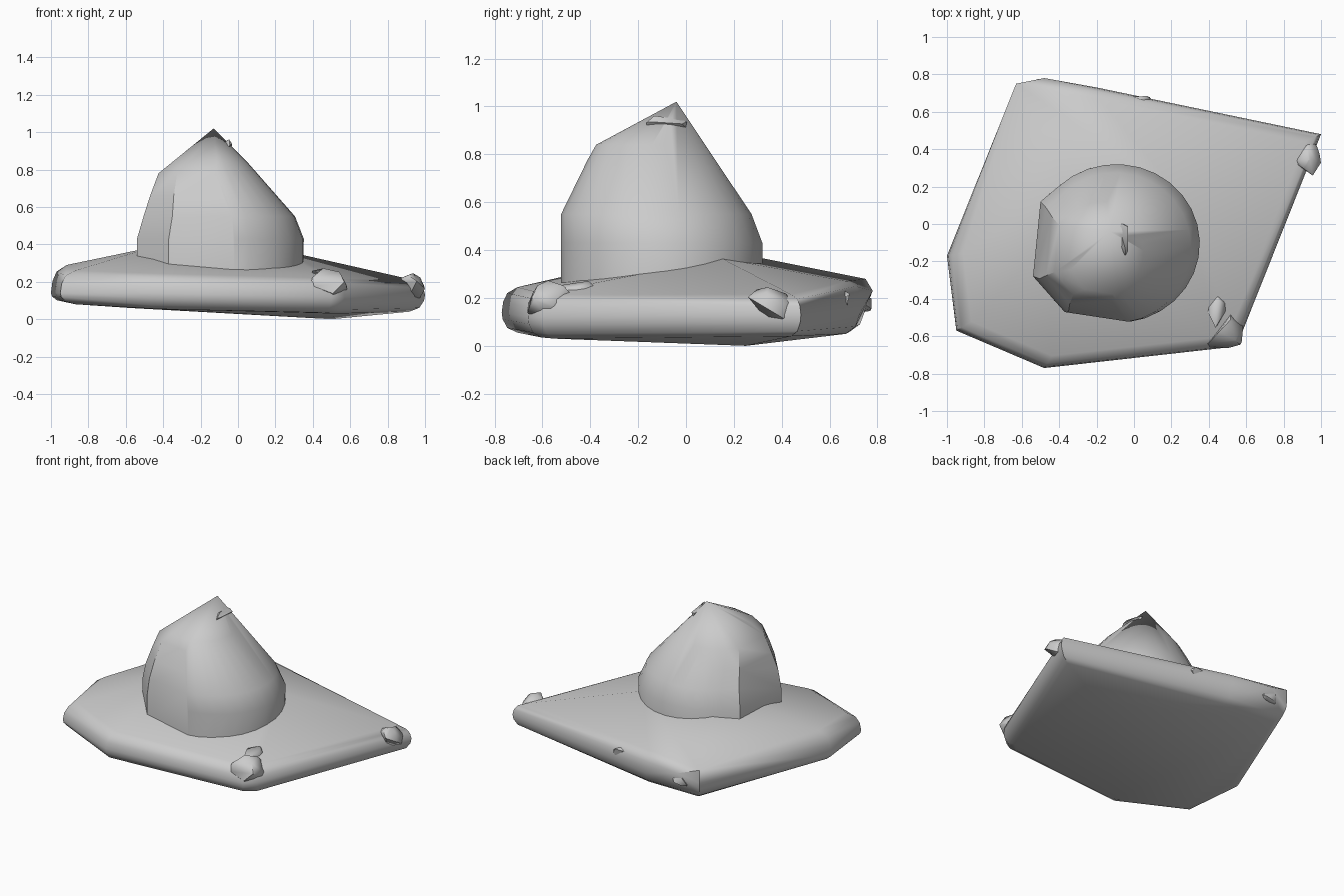
import bpy, bmesh, math, random
from mathutils import Vector

if "Cube" in bpy.data.objects:
    bpy.data.objects.remove(bpy.data.objects["Cube"])

random.seed(4)


def hull(name, points, angle=40):
    """Smooth-shaded convex hull around a cloud of points."""
    bm = bmesh.new()
    for p in points:
        bm.verts.new(p)
    res = bmesh.ops.convex_hull(bm, input=bm.verts)
    junk = {g for g in res["geom_interior"] + res["geom_unused"]
            if isinstance(g, bmesh.types.BMVert)}
    bmesh.ops.delete(bm, geom=list(junk), context='VERTS')
    bmesh.ops.recalc_face_normals(bm, faces=bm.faces)
    me = bpy.data.meshes.new(name)
    bm.to_mesh(me)
    bm.free()
    ob = bpy.data.objects.new(name, me)
    bpy.context.collection.objects.link(ob)
    bpy.ops.object.select_all(action='DESELECT')
    ob.select_set(True)
    bpy.context.view_layer.objects.active = ob
    bpy.ops.object.shade_smooth_by_angle(angle=math.radians(angle))
    return ob


# Brim: each corner is x, y, bottom z, middle z, top z, with a rounded rim
corners = [
    (-0.63, 0.75, 0.06, 0.19, 0.285), (-0.20, 0.73, 0.05, 0.18, 0.27),
    (1.00, 0.48, 0.04, 0.13, 0.215), (0.57, -0.60, 0.03, 0.12, 0.215),
    (0.50, -0.66, 0.035, 0.12, 0.22), (-0.48, -0.77, 0.055, 0.14, 0.245),
    (-0.95, -0.57, 0.08, 0.14, 0.26), (-1.00, -0.17, 0.09, 0.14, 0.29),
]
pts = []
for x, y, zb, zm, zt in corners:
    for deg in (-90, -50, -20, 0, 25, 50, 90):
        t = math.radians(deg)
        k = 1 - 0.085 * (1 - math.cos(t))
        z = zm + math.sin(t) * ((zt - zm) if deg > 0 else (zm - zb))
        pts.append((x * k, y * k, z))
pts += [(-0.63, 0.75, 0.28), (-0.48, 0.78, 0.23)]       # sharp back corner
pts += [(0.5, 0.25, 0.0)]                               # lowest point
pts += [(-0.46, -0.1, 0.385), (-0.35, 0.2, 0.39), (0.25, 0.15, 0.365)]
hull("brim", pts)

# Crown: rings of a half-round, half-faceted outline, closing to a peak
outline = [(-0.91, 0.53), (-1, -0.41), (-0.62, -0.86), (0.17, -0.98)]
for i in range(18):
    a = math.radians(-70 + i * 12)
    outline.append((math.cos(a), math.sin(a)))
rings = [  # z, x min, x max, y min, y max
    (0.25, -0.54, 0.35, -0.53, 0.32), (0.43, -0.54, 0.352, -0.53, 0.32),
    (0.55, -0.505, 0.305, -0.53, 0.275), (0.66, -0.47, 0.195, -0.475, 0.20),
    (0.78, -0.425, 0.10, -0.415, 0.12), (0.84, -0.34, 0.05, -0.38, 0.08),
    (0.93, -0.24, -0.04, -0.20, 0.02),
]
pts = [(-0.13, -0.04, 1.02)]
for z, x0, x1, y0, y1 in rings:
    pts += [((x0 + x1) / 2 + u * (x1 - x0) / 2,
             (y0 + y1) / 2 + v * (y1 - y0) / 2, z) for u, v in outline]
hull("crown", pts, 35)


# Rough lumps at the corners and on the peak
def lump(name, centre, size, count=14):
    cloud = []
    for _ in range(count):
        d = Vector([random.gauss(0, 1) for _ in range(3)]).normalized()
        cloud.append([c + s * k for c, s, k in zip(centre, size, d)])
    hull(name, cloud, 50)


lump("front_right_lump", (0.48, -0.58, 0.19), (0.11, 0.11, 0.085), 18)
lump("front_right_lump_tail", (0.44, -0.46, 0.235), (0.05, 0.10, 0.045))
lump("right_lump", (0.925, 0.34, 0.155), (0.075, 0.11, 0.09), 18)
lump("back_left_lump", (-0.48, 0.735, 0.18), (0.07, 0.05, 0.06))
lump("back_lump", (0.03, 0.665, 0.19), (0.06, 0.035, 0.05))
lump("peak_lump", (-0.055, -0.08, 0.93), (0.035, 0.09, 0.04))
